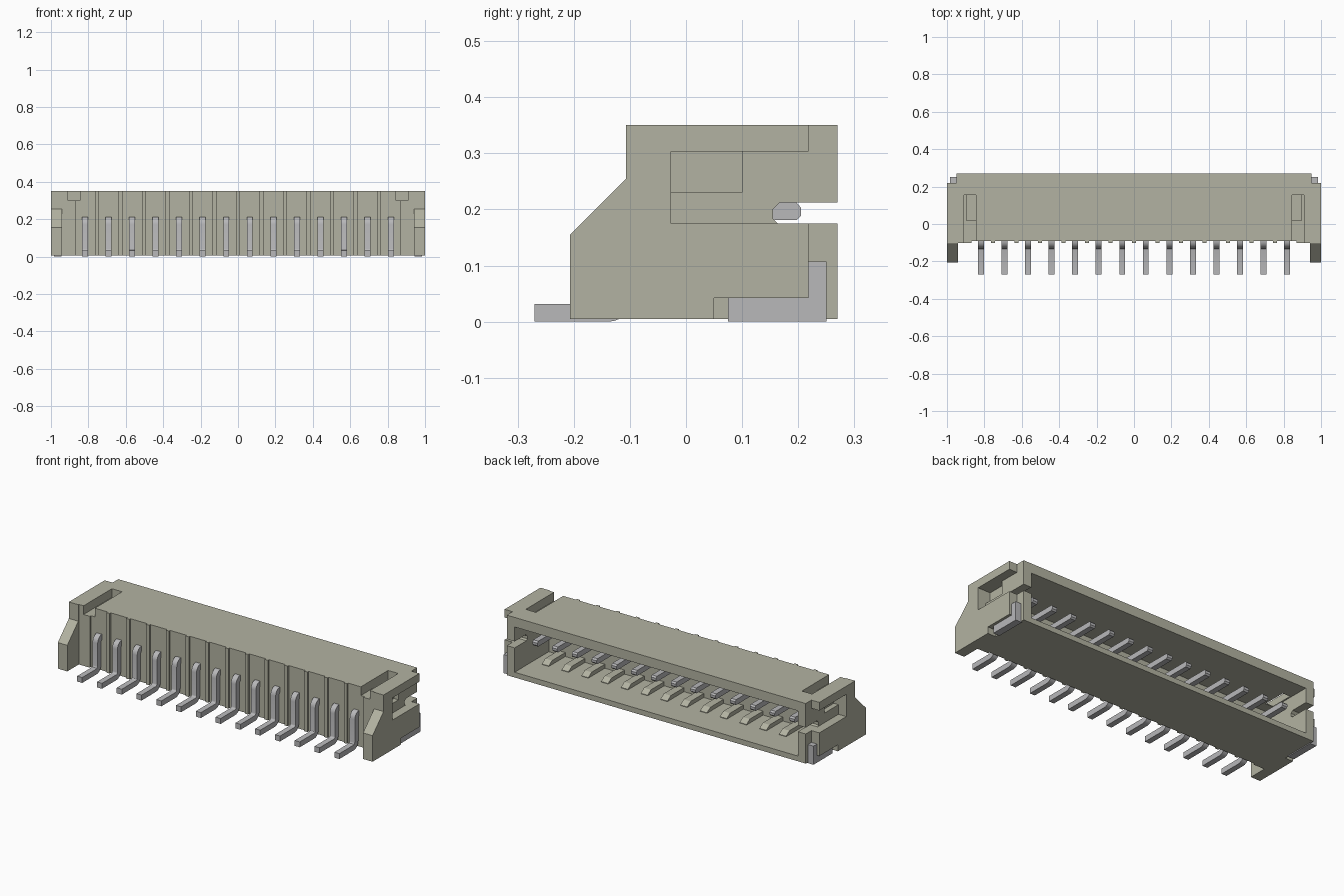
import bpy, bmesh, math

cube = bpy.data.objects.get("Cube")
if cube:
    bpy.data.objects.remove(cube, do_unlink=True)


def material(name, rgb):
    m = bpy.data.materials.new(name)
    m.use_nodes = True
    m.diffuse_color = (*rgb, 1)
    bsdf = next(n for n in m.node_tree.nodes if n.type == 'BSDF_PRINCIPLED')
    bsdf.inputs["Base Color"].default_value = (*rgb, 1)
    return m


PLASTIC = material("beige plastic", (0.45, 0.45, 0.36))
METAL = material("tin metal", (0.48, 0.48, 0.49))


def prism(name, profile, x0, x1, mat):
    """Extrude a closed (y, z) profile along x."""
    bm = bmesh.new()
    face = bm.faces.new([bm.verts.new((x0, y, z)) for y, z in profile])
    ext = bmesh.ops.extrude_face_region(bm, geom=[face])
    for v in ext["geom"]:
        if isinstance(v, bmesh.types.BMVert):
            v.co.x = x1
    bmesh.ops.recalc_face_normals(bm, faces=bm.faces)
    me = bpy.data.meshes.new(name)
    bm.to_mesh(me)
    bm.free()
    me.materials.append(mat)
    ob = bpy.data.objects.new(name, me)
    bpy.context.collection.objects.link(ob)
    return ob


def box(name, x, y, z, mat=PLASTIC):
    prof = [(y[0], z[0]), (y[1], z[0]), (y[1], z[1]), (y[0], z[1])]
    return prism(name, prof, x[0], x[1], mat)


def cut(target, cutter):
    mod = target.modifiers.new("cut", 'BOOLEAN')
    mod.operation = 'DIFFERENCE'
    mod.solver = 'EXACT'
    mod.object = cutter
    bpy.context.view_layer.update()
    bpy.context.view_layer.objects.active = target
    bpy.ops.object.modifier_apply(modifier=mod.name)
    bpy.data.objects.remove(cutter, do_unlink=True)


def arc(cy, cz, r, a0, a1, n=6):
    angles = [math.radians(a0 + (a1 - a0) * i / n) for i in range(n + 1)]
    return [(cy + r * math.cos(a), cz + r * math.sin(a)) for a in angles]


PITCH = 0.1257
PINS = [(i - 6.5) * PITCH for i in range(14)]

# Housing side silhouette, including the sloping front ears
housing = prism("housing", [(-0.207, 0.005), (0.27, 0.005), (0.27, 0.35),
                            (-0.107, 0.35), (-0.107, 0.255), (-0.207, 0.155)],
                -1, 1, PLASTIC)

# Front face between the ears, then one shallow panel per pin leaving ribs
cut(housing, box("cutter", (-0.94, 0.94), (-0.4, -0.102), (-0.1, 0.5)))
for x in PINS:
    cut(housing, box("cutter", (x - 0.0525, x + 0.0525), (-0.3, -0.092), (-0.1, 0.5)))

# Mating cavity open to the back
cut(housing, box("cutter", (-0.9, 0.9), (-0.04, 0.4), (0.035, 0.295)))

# Mirrored side and top details
NOTCH = [(0.155, 0.183), (0.163, 0.175), (0.4, 0.175), (0.4, 0.212),
         (0.167, 0.212), (0.155, 0.2)]
for s in (-1, 1):
    def span(a, b):
        return (min(a * s, b * s), max(a * s, b * s))
    # stepped back corner, side recess and solder tab clearance
    cut(housing, box("cutter", span(0.95, 1.2), (0.218, 0.4), (-0.1, 0.5)))
    cut(housing, box("cutter", span(0.95, 1.2), (-0.027, 0.4), (0.175, 0.303)))
    cut(housing, box("cutter", span(0.95, 1.2), (0.05, 0.4), (-0.1, 0.042)))
    # blind latch pocket
    cut(housing, box("cutter", span(0.92, 1.2), (-0.027, 0.1), (0.23, 0.303)))
    # notch through the side wall
    cut(housing, prism("cutter", NOTCH, *span(0.87, 1.2), PLASTIC))
    # top slot with a deeper rear part
    cut(housing, box("cutter", span(0.845, 0.91), (-0.3, 0.155), (0.30, 0.5)))
    cut(housing, box("cutter", span(0.845, 0.895), (0.02, 0.155), (0.25, 0.5)))
    # L-shaped solder tab
    side = "left" if s > 0 else "right"
    prism("solder_tab_" + side,
          [(0.075, 0), (0.25, 0), (0.25, 0.107), (0.218, 0.107),
           (0.218, 0.042), (0.075, 0.042)], *span(0.945, 0.985), METAL)

# Bent contact pin: foot, riser and straight contact with chamfered tip
PIN = ([(-0.27, 0)] + arc(-0.138, 0.04, 0.04, -90, 0)
       + arc(-0.088, 0.171, 0.01, 180, 90, 3)
       + [(0.197, 0.181), (0.205, 0.189), (0.205, 0.203), (0.197, 0.212)]
       + arc(-0.09, 0.172, 0.04, 90, 180)
       + arc(-0.14, 0.041, 0.01, 0, -90, 3) + [(-0.27, 0.031)])
for i, x in enumerate(PINS, 1):
    pin = prism(f"contact_pin_{i}", PIN, x - 0.016, x + 0.016, METAL)
    bpy.ops.object.select_all(action='DESELECT')
    pin.select_set(True)
    bpy.context.view_layer.objects.active = pin
    bpy.ops.object.shade_smooth_by_angle(angle=math.radians(30))
    # small ramp on the cavity floor below each contact
    prism(f"floor_ramp_{i}", [(-0.045, 0.03), (0.11, 0.03), (0.11, 0.038),
                              (0.08, 0.058), (-0.045, 0.058)],
          x - 0.022, x + 0.022, PLASTIC)
